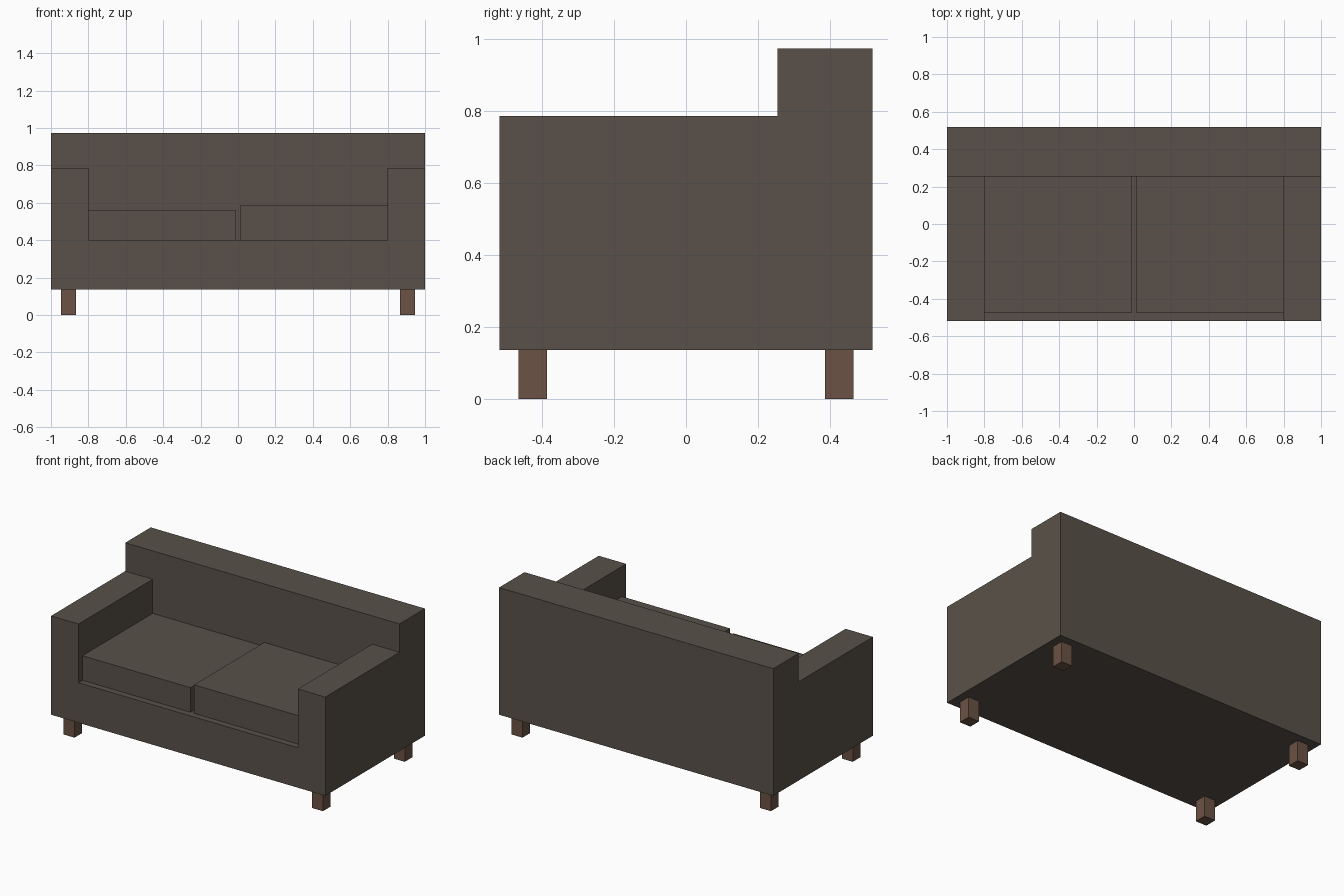
import bpy
import bmesh

if "Cube" in bpy.data.objects:
    bpy.data.objects.remove(bpy.data.objects["Cube"])


def material(name, color):
    mat = bpy.data.materials.new(name)
    mat.diffuse_color = color
    mat.use_nodes = True
    mat.node_tree.nodes["Principled BSDF"].inputs["Base Color"].default_value = mat.diffuse_color
    return mat


fabric = material("fabric", (0.10, 0.083, 0.068, 1))
wood = material("wood", (0.15, 0.085, 0.058, 1))


def prism(name, profile, y0, y1, mat=None):
    """Extrude an (x, z) profile from y0 to y1."""
    bm = bmesh.new()
    face = bm.faces.new([bm.verts.new((x, y0, z)) for x, z in profile])
    new = bmesh.ops.extrude_face_region(bm, geom=[face])["geom"]
    bmesh.ops.translate(bm, vec=(0, y1 - y0, 0),
                        verts=[g for g in new if isinstance(g, bmesh.types.BMVert)])
    bmesh.ops.recalc_face_normals(bm, faces=bm.faces)
    mesh = bpy.data.meshes.new(name)
    bm.to_mesh(mesh)
    bm.free()
    obj = bpy.data.objects.new(name, mesh)
    bpy.context.collection.objects.link(obj)
    if mat:
        mesh.materials.append(mat)
    return obj


def box(name, x0, x1, y0, y1, z0, z1, mat):
    return prism(name, [(x0, z0), (x1, z0), (x1, z1), (x0, z1)], y0, y1, mat)


HALF_D, BACK_Y = 0.519, 0.254
BASE_Z, SEAT_Z, ARM_Z, TOP_Z = 0.136, 0.40, 0.787, 0.974
INNER_X = 0.80

# One-piece frame: block with a T-shaped opening above the seat and arms
frame = box("sofa_frame", -1, 1, -HALF_D, HALF_D, BASE_Z, TOP_Z, fabric)
cutter = prism("seat_cutter", [
    (-INNER_X, SEAT_Z), (INNER_X, SEAT_Z), (INNER_X, ARM_Z), (1.2, ARM_Z),
    (1.2, 1.2), (-1.2, 1.2), (-1.2, ARM_Z), (-INNER_X, ARM_Z)], -0.7, BACK_Y)
cutter.hide_render = True
cut = frame.modifiers.new("seat_opening", 'BOOLEAN')
cut.operation = 'DIFFERENCE'
cut.solver = 'EXACT'
cut.object = cutter
bpy.context.view_layer.objects.active = frame
bpy.ops.object.modifier_apply(modifier=cut.name)
bpy.data.objects.remove(cutter)

# Seat cushions, the right one slightly thicker
box("left_cushion", -INNER_X, -0.013, -0.477, BACK_Y, SEAT_Z, 0.562, fabric)
box("right_cushion", 0.013, INNER_X, -0.477, BACK_Y, SEAT_Z, 0.588, fabric)

# Square legs
for side, sx in (("left", -1), ("right", 1)):
    for end, sy in (("front", -1), ("back", 1)):
        x, y, h = sx * 0.906, sy * 0.426, 0.04
        box(f"{end}_{side}_leg", x - h, x + h, y - h, y + h, 0, BASE_Z, wood)
